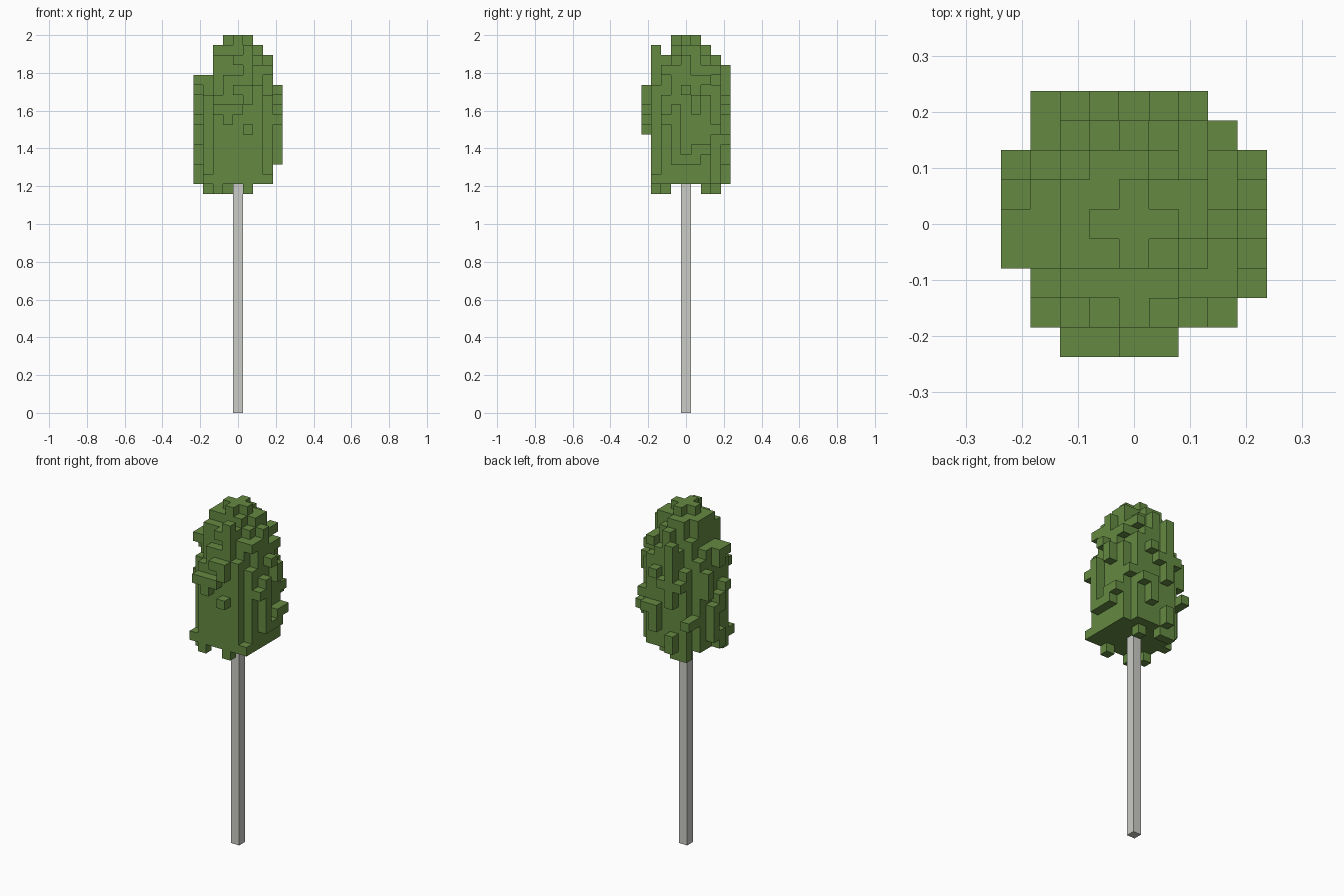
import bpy, bmesh, random
from mathutils import Vector

old = bpy.data.objects.get("Cube")
if old:
    bpy.data.objects.remove(old, do_unlink=True)

random.seed(11)
S = 2 / 38                      # edge of one block


def material(name, rgb):
    m = bpy.data.materials.new(name)
    m.use_nodes = True
    m.diffuse_color = (*rgb, 1)
    m.node_tree.nodes["Principled BSDF"].inputs["Base Color"].default_value = (*rgb, 1)
    return m


def block_object(name, blocks, mat):
    """One mesh from the exposed faces of a set of grid blocks."""
    bm = bmesh.new()
    for b in sorted(blocks):
        for axis in range(3):
            for sign in (-1, 1):
                near = list(b)
                near[axis] += sign
                if tuple(near) in blocks:
                    continue
                corners = []
                for u, v in ((-1, -1), (1, -1), (1, 1), (-1, 1)):
                    p = Vector((b[0], b[1], b[2] + 0.5))
                    p[axis] += sign / 2
                    p[(axis + 1) % 3] += u / 2
                    p[(axis + 2) % 3] += v / 2
                    corners.append(bm.verts.new(p * S))
                bm.faces.new(corners if sign > 0 else corners[::-1])
    bmesh.ops.remove_doubles(bm, verts=bm.verts, dist=S / 100)
    mesh = bpy.data.meshes.new(name)
    bm.to_mesh(mesh)
    bm.free()
    mesh.materials.append(mat)
    obj = bpy.data.objects.new(name, mesh)
    bpy.context.collection.objects.link(obj)


# Outline of the crown from above: row y -> range of x
plan = {4: (-3, 2), 3: (-3, 3), 2: (-4, 4), 1: (-4, 4), 0: (-4, 4),
        -1: (-4, 4), -2: (-3, 4), -3: (-3, 3), -4: (-2, 1)}


def limits(z):
    """Widest allowed x and y of a layer."""
    x0 = -2 if z > 33 else -4
    x1 = 2 if z == 36 else 4 if 25 <= z <= 32 else 3
    y0 = -4 if 28 <= z <= 32 else -3
    y1 = 2 if z == 36 else 3 if z == 35 else 4
    return x0, x1, y0, y1


def allowed(x, y, z):
    x0, x1, y0, y1 = limits(z)
    return (y in plan and plan[y][0] <= x <= plan[y][1]
            and x0 <= x <= x1 and y0 <= y <= y1)


def neighbours(b):
    x, y, z = b
    return [(x + 1, y, z), (x - 1, y, z), (x, y + 1, z), (x, y - 1, z),
            (x, y, z + 1), (x, y, z - 1)]


# Solid core: rounded column with a domed top
dome = {37: 1, 36: 1.5, 35: 2.3, 34: 2.9, 33: 3.2, 32: 3.2}
grid = range(-4, 5)
core = {(x, y, z) for z in range(23, 38) for x in grid for y in grid
        if x * x + y * y <= dome.get(z, 3.7) ** 2 and allowed(x, y, z)}

# Random leaf bumps: dense on the dome and the x sides, sparse on the y sides
spots = {n for b in core for n in neighbours(b)[:4]
         if n[2] < 37 and allowed(*n) and abs(n[0]) + abs(n[1]) < 6} - core
crown = core | {n for n in sorted(spots)
                if random.random() < (0.2 if abs(n[1]) == 4 else 0.36)}

# Single bumps on the corners
crown |= {(4, 2, 26), (-3, -3, 23), (-4, 2, 29), (4, -2, 29), (3, -3, 23)}


def best(cells):
    """The cell resting on most other blocks, ties broken at random."""
    return max(cells, key=lambda c: sum(n in crown for n in neighbours(c)) + random.random())


# Every layer reaches its full width, and the plan outline is filled
for z in range(23, 37):
    x0, x1, y0, y1 = limits(z)
    layer = [(x, y, z) for x in grid for y in grid if allowed(x, y, z)]
    for axis, edge in ((0, x0), (0, x1), (1, y0), (1, y1)):
        side = [c for c in layer if c[axis] == edge]
        if not any(c in crown for c in side):
            crown.add(best(side))
for y, (x0, x1) in plan.items():
    for x in range(x0, x1 + 1):
        column = [(x, y, z) for z in range(23, 33) if allowed(x, y, z)]
        if not any(c in crown for c in column):
            crown.add(best(column))

# Leaf bumps hanging under the crown
crown |= {(x, y, 22) for x, y in ((-3, -2), (-2, -3), (1, -3), (-2, 3), (-1, 3), (1, 2))}

block_object("crown", crown, material("leaf green", (0.13, 0.253, 0.054)))
block_object("trunk", {(0, 0, z) for z in range(23)},
             material("pale grey bark", (0.6, 0.6, 0.57)))
